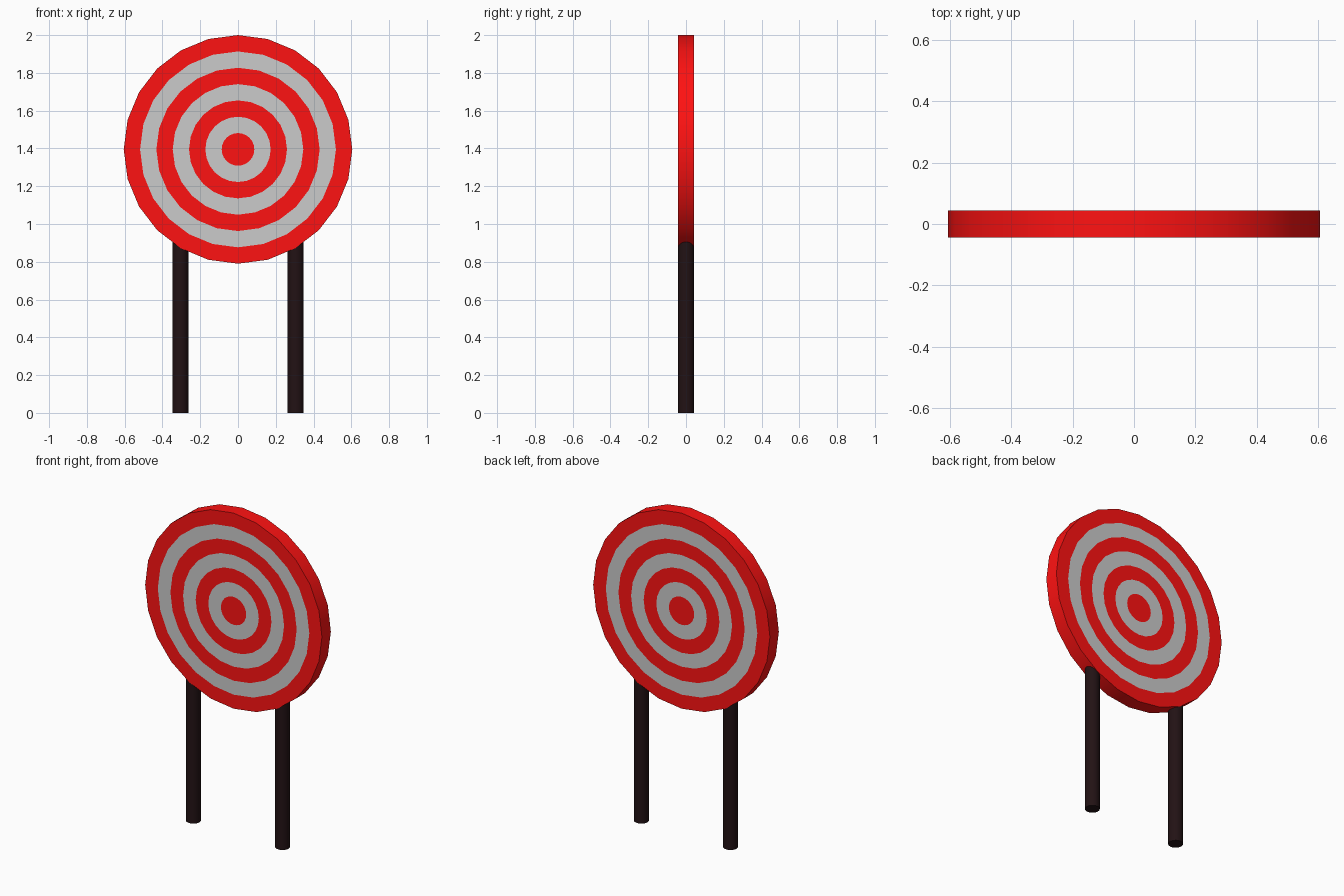
import bpy, bmesh
from math import sin, cos, pi, radians

if "Cube" in bpy.data.objects:
    bpy.data.objects.remove(bpy.data.objects["Cube"])

SIDES, RINGS = 24, 7
RADIUS, HALF, CENTRE_Z = 0.605, 0.0435, 1.395


def material(name, rgb):
    m = bpy.data.materials.new(name)
    m.diffuse_color = (*rgb, 1)
    m.use_nodes = True
    m.node_tree.nodes["Principled BSDF"].inputs["Base Color"].default_value = m.diffuse_color
    return m


red = material("red_paint", (1.0, 0.006, 0.006))
grey = material("pale_paint", (0.6, 0.6, 0.6))
dark = material("dark_wood", (0.016, 0.006, 0.007))


def smooth(ob):
    bpy.ops.object.select_all(action='DESELECT')
    ob.select_set(True)
    bpy.context.view_layer.objects.active = ob
    bpy.ops.object.shade_smooth_by_angle(angle=radians(30))


# Target disc: concentric bands on both faces, joined by the rim
bm = bmesh.new()


def loop(r, y):
    return [bm.verts.new((r * sin(2 * pi * i / SIDES), y,
                          CENTRE_Z + r * cos(2 * pi * i / SIDES))) for i in range(SIDES)]


def bridge(a, b, mat):
    for i in range(SIDES):
        j = (i + 1) % SIDES
        bm.faces.new((a[i], a[j], b[j], b[i])).material_index = mat


outer = []
for y in (-HALF, HALF):
    loops = [loop(RADIUS * k / RINGS, y) for k in range(1, RINGS + 1)]
    bm.faces.new(loops[0])
    for k in range(1, RINGS):
        bridge(loops[k - 1], loops[k], k % 2)
    outer.append(loops[-1])
bridge(outer[0], outer[1], 0)
bmesh.ops.recalc_face_normals(bm, faces=bm.faces)
mesh = bpy.data.meshes.new("target_disc")
bm.to_mesh(mesh)
bm.free()
mesh.materials.append(red)
mesh.materials.append(grey)
disc = bpy.data.objects.new("target_disc", mesh)
bpy.context.collection.objects.link(disc)
smooth(disc)

# Two round legs whose tops sink into the disc
LEG_TOP = 0.93
for side, name in ((-1, "left_leg"), (1, "right_leg")):
    bpy.ops.mesh.primitive_cylinder_add(vertices=24, radius=0.042, depth=LEG_TOP,
                                        location=(side * 0.305, 0, LEG_TOP / 2))
    leg = bpy.context.object
    leg.name = name
    leg.data.materials.append(dark)
    smooth(leg)
